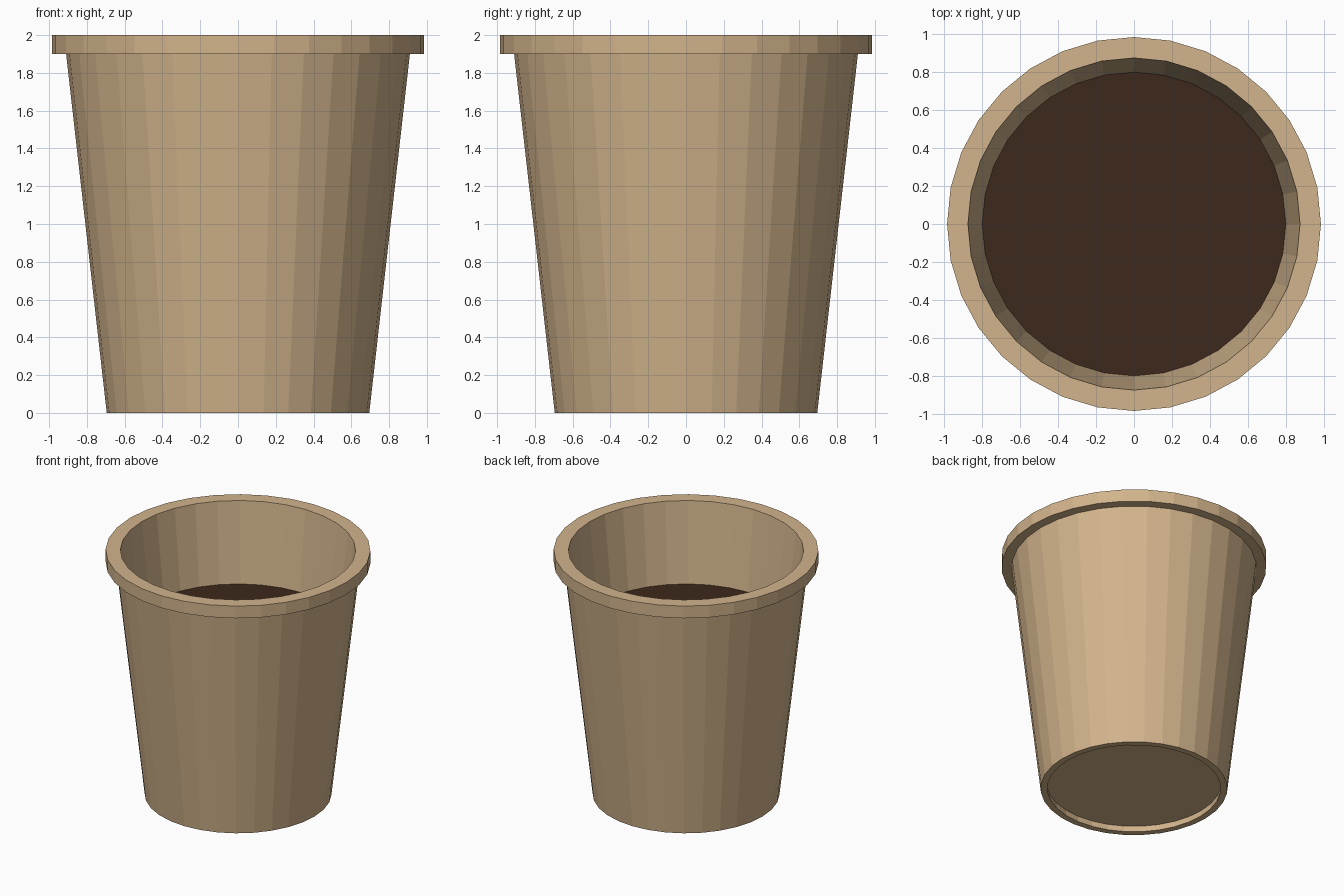
import bpy, bmesh
from math import cos, sin, tau

if "Cube" in bpy.data.objects:
    bpy.data.objects.remove(bpy.data.objects["Cube"])

SIDES = 32


def material(name, rgb):
    m = bpy.data.materials.new(name)
    m.diffuse_color = (*rgb, 1)
    m.use_nodes = True
    m.node_tree.nodes["Principled BSDF"].inputs["Base Color"].default_value = m.diffuse_color
    return m


def lathe(name, profile, mat, closed=False):
    """Spin (radius, z) points round z; open profiles get end caps."""
    bm = bmesh.new()
    rings = [[bm.verts.new((r * cos(tau * i / SIDES), r * sin(tau * i / SIDES), z))
              for i in range(SIDES)] for r, z in profile]
    pairs = list(zip(rings, rings[1:]))
    if closed:
        pairs.append((rings[-1], rings[0]))
    else:
        bm.faces.new(rings[0])
        bm.faces.new(rings[-1])
    for a, b in pairs:
        for i in range(SIDES):
            j = (i + 1) % SIDES
            bm.faces.new((a[i], a[j], b[j], b[i]))
    bmesh.ops.recalc_face_normals(bm, faces=bm.faces)
    mesh = bpy.data.meshes.new(name)
    bm.to_mesh(mesh)
    bm.free()
    mesh.materials.append(mat)
    obj = bpy.data.objects.new(name, mesh)
    bpy.context.collection.objects.link(obj)
    return obj


paper = material("paper", (0.645, 0.456, 0.262))
coffee = material("coffee", (0.048, 0.021, 0.011))

# Tapered wall with the squared rim at the top
lathe("cup_wall", [(0.695, 0), (0.91, 1.9), (0.985, 1.9), (0.985, 2.0),
                   (0.875, 2.0), (0.645, 0)], paper, closed=True)
# Recessed floor
lathe("cup_floor", [(0.652, 0.05), (0.658, 0.1)], paper)
# Drink surface
lathe("coffee_surface", [(0.798, 1.33), (0.8, 1.35)], coffee)
